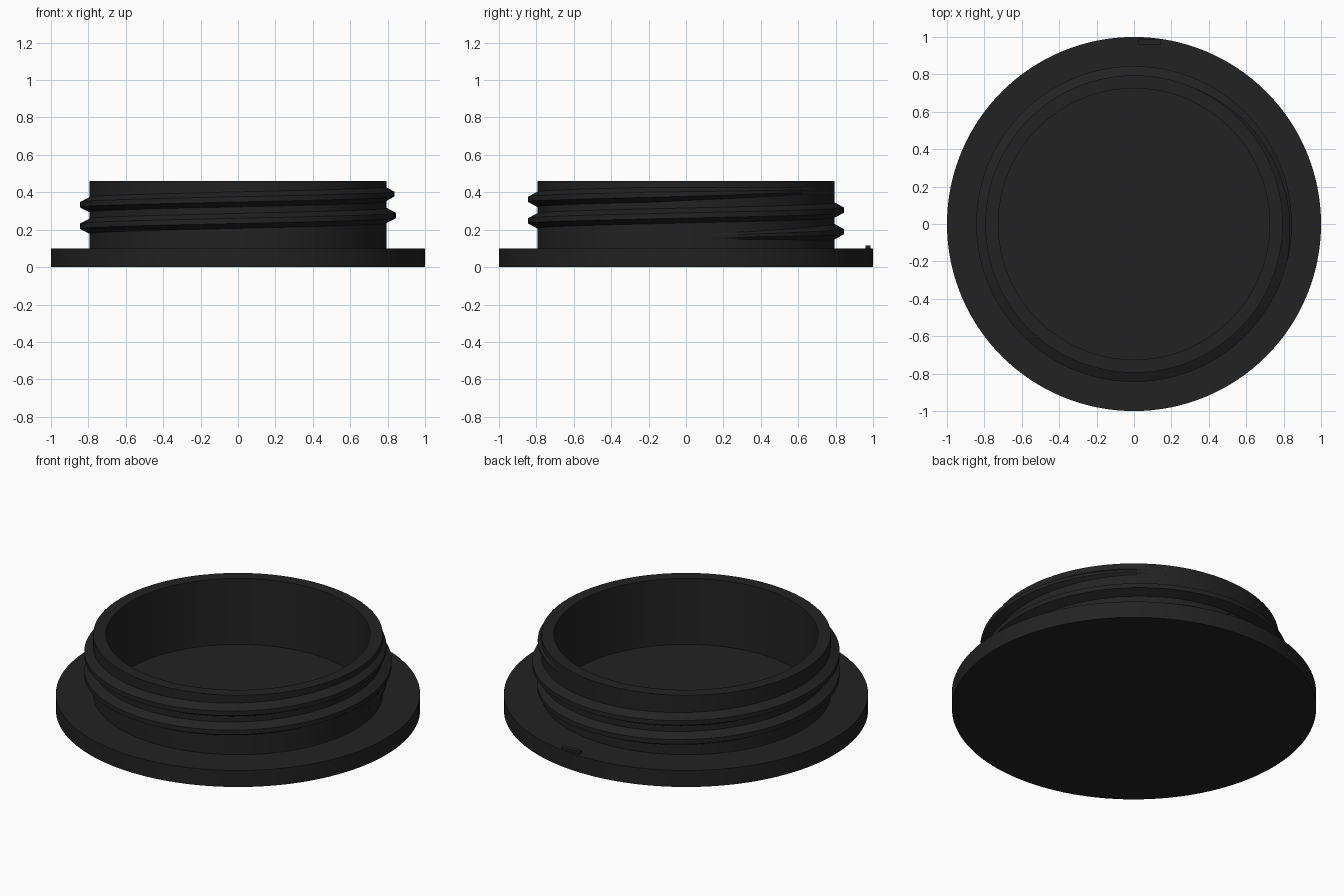
import bpy, bmesh, math

if "Cube" in bpy.data.objects:
    bpy.data.objects.remove(bpy.data.objects["Cube"])

SEG = 128
black = bpy.data.materials.new("black plastic")
black.diffuse_color = (0.016, 0.016, 0.016, 1)
black.use_nodes = True
black.node_tree.nodes["Principled BSDF"].inputs["Base Color"].default_value = black.diffuse_color


def finish(bm, name):
    bmesh.ops.recalc_face_normals(bm, faces=bm.faces)
    me = bpy.data.meshes.new(name)
    bm.to_mesh(me)
    bm.free()
    me.materials.append(black)
    ob = bpy.data.objects.new(name, me)
    bpy.context.collection.objects.link(ob)
    bpy.ops.object.select_all(action='DESELECT')
    ob.select_set(True)
    bpy.context.view_layer.objects.active = ob
    bpy.ops.object.shade_smooth_by_angle(angle=math.radians(25))
    return ob


def polar(r, a, z):
    return (r * math.cos(a), r * math.sin(a), z)


# Flanged plug body: solid base disc, hollow neck and recessed floor
profile = [(1, 0), (1, 0.10), (0.795, 0.10), (0.795, 0.46), (0.725, 0.46), (0.725, 0.06)]
bm = bmesh.new()
rings = [[bm.verts.new(polar(r, math.tau * i / SEG, z)) for i in range(SEG)] for r, z in profile]
for lo, hi in zip(rings, rings[1:]):
    for i in range(SEG):
        j = (i + 1) % SEG
        bm.faces.new((lo[i], lo[j], hi[j], hi[i]))
bm.faces.new(rings[0])
bm.faces.new(rings[-1])
finish(bm, "flanged_cap_body")

# Screw thread: trapezoid ridge swept up a helix, fading into the wall at both ends
PITCH, Z0, START, END = 0.115, 0.161, 10, 785
WALL, DEPTH = 0.795, 0.049
bm = bmesh.new()
sections = []
steps = 280
for k in range(steps + 1):
    deg = START + (END - START) * k / steps
    fade = max(0.02, min(1, (deg - START) / 60, (END - deg) / 80))
    a, zc = math.radians(deg), Z0 + PITCH * deg / 360
    base, tip = 0.040 * (0.35 + 0.65 * fade), 0.014 * (0.35 + 0.65 * fade)
    shape = [(WALL - 0.01, -base), (WALL, -base), (WALL + DEPTH * fade, -tip),
             (WALL + DEPTH * fade, tip), (WALL, base), (WALL - 0.01, base)]
    sections.append([bm.verts.new(polar(r, a, zc + dz)) for r, dz in shape])
for s, t in zip(sections, sections[1:]):
    for i in range(6):
        j = (i + 1) % 6
        bm.faces.new((s[i], s[j], t[j], t[i]))
bm.faces.new(sections[0])
bm.faces.new(sections[-1])
finish(bm, "screw_thread")

# Small raised alignment mark on the rear of the flange
bm = bmesh.new()
bmesh.ops.create_cube(bm, size=1)
for v in bm.verts:
    v.co = (0.085 + v.co.x * 0.12, 0.973 + v.co.y * 0.025, 0.105 + v.co.z * 0.02)
finish(bm, "alignment_mark")
